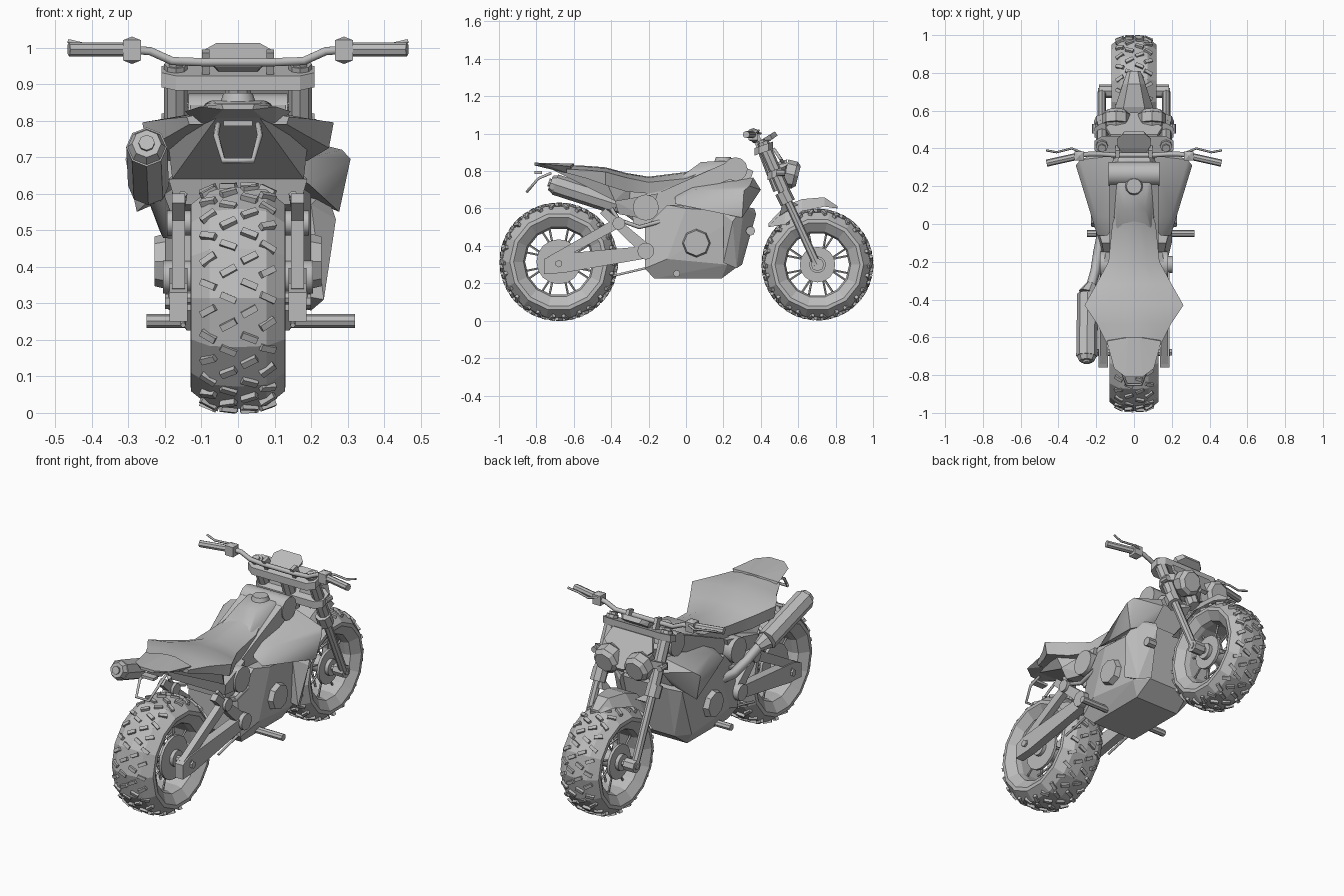
import bpy, bmesh, math
from mathutils import Vector, Matrix

cube = bpy.data.objects.get("Cube")
if cube:
    bpy.data.objects.remove(cube, do_unlink=True)

GREY = (0.5, 0.5, 0.5, 1)
mat = bpy.data.materials.new("plain grey")
mat.use_nodes = True
mat.diffuse_color = GREY
mat.node_tree.nodes["Principled BSDF"].inputs["Base Color"].default_value = GREY


def finish(name, bm, smooth=False):
    bmesh.ops.recalc_face_normals(bm, faces=bm.faces)
    me = bpy.data.meshes.new(name)
    bm.to_mesh(me)
    bm.free()
    me.materials.append(mat)
    ob = bpy.data.objects.new(name, me)
    bpy.context.scene.collection.objects.link(ob)
    if smooth:
        bpy.ops.object.select_all(action='DESELECT')
        ob.select_set(True)
        bpy.context.view_layer.objects.active = ob
        bpy.ops.object.shade_smooth_by_angle(angle=math.radians(40))


def hull(name, pts, sx=1, both=False, smooth=False):
    """Convex solid round a few points; both adds the x-mirrored points."""
    bm = bmesh.new()
    for x, y, z in pts:
        bm.verts.new((x * sx, y, z))
        if both:
            bm.verts.new((-x, y, z))
    bmesh.ops.convex_hull(bm, input=bm.verts)
    loose = [v for v in bm.verts if not v.link_faces]
    bmesh.ops.delete(bm, geom=loose, context='VERTS')
    bmesh.ops.dissolve_limit(bm, angle_limit=0.03, verts=bm.verts, edges=bm.edges)
    finish(name, bm, smooth)


def prism(name, profile, x0, x1, sx=1):
    """Side profile (y, z) extruded across x."""
    bm = bmesh.new()
    f = bm.faces.new([bm.verts.new((x0 * sx, y, z)) for y, z in profile])
    ext = bmesh.ops.extrude_face_region(bm, geom=[f])["geom"]
    moved = [g for g in ext if isinstance(g, bmesh.types.BMVert)]
    bmesh.ops.translate(bm, vec=((x1 - x0) * sx, 0, 0), verts=moved)
    finish(name, bm)


def add_rod(bm, a, b, r, r2=None, n=8):
    a, b = Vector(a), Vector(b)
    d = b - a
    m = Matrix.Translation((a + b) / 2) @ d.to_track_quat('Z', 'Y').to_matrix().to_4x4()
    bmesh.ops.create_cone(bm, cap_ends=True, segments=n, radius1=r,
                          radius2=r if r2 is None else r2, depth=d.length, matrix=m)


def rod(name, a, b, r, r2=None, n=8):
    bm = bmesh.new()
    add_rod(bm, a, b, r, r2, n)
    finish(name, bm, n > 8)


def tube(name, path, r, sx=1):
    cu = bpy.data.curves.new(name, 'CURVE')
    cu.dimensions = '3D'
    cu.bevel_depth, cu.bevel_resolution, cu.use_fill_caps = r, 1, True
    sp = cu.splines.new('POLY')
    sp.points.add(len(path) - 1)
    for p, (x, y, z) in zip(sp.points, path):
        p.co = (x * sx, y, z, 1)
    cu.materials.append(mat)
    ob = bpy.data.objects.new(name, cu)
    bpy.context.scene.collection.objects.link(ob)


def loft(name, rings, smooth=True):
    bm = bmesh.new()
    loops = [[bm.verts.new(p) for p in ring] for ring in rings]
    n = len(loops[0])
    for a, b in zip(loops, loops[1:]):
        for i in range(n):
            bm.faces.new((a[i], a[(i + 1) % n], b[(i + 1) % n], b[i]))
    bm.faces.new(loops[0])
    bm.faces.new(loops[-1])
    finish(name, bm, smooth)


def wheel(name, y, z, R, w, disc):
    # tyre and rim turned round the axle
    prof = [(.5, .57), (.72, .6), (1, .765), (.99, .83), (.6, .96), (0, .985)]
    full = prof + [(-x, r) for x, r in prof[-2::-1]]
    bm = bmesh.new()
    n = 14
    rings = [[bm.verts.new((x * w, y + r * R * math.cos(t), z + r * R * math.sin(t)))
              for x, r in full] for t in [i * math.tau / n for i in range(n)]]
    for i in range(n):
        a, b = rings[i], rings[(i + 1) % n]
        for j in range(len(full)):
            k = (j + 1) % len(full)
            bm.faces.new((a[j], a[k], b[k], b[j]))
    finish(name + "_tyre", bm)
    # staggered tread blocks
    bm = bmesh.new()
    rows = 26
    for i in range(rows):
        for off, roll, rr in ((-.62, -.4, .935), (-.2, -.06, .968), (.24, .06, .968), (.62, .4, .935)):
            t = (i + (.5 if off in (-.2, .62) else 0)) * math.tau / rows
            yaw = .5 if i % 2 else -.4
            m = (Matrix.Translation((0, y, z)) @ Matrix.Rotation(t, 4, 'X')
                 @ Matrix.Translation((off * w, 0, rr * R)) @ Matrix.Rotation(roll, 4, 'Y')
                 @ Matrix.Rotation(yaw, 4, 'Z') @ Matrix.Diagonal((.045, .018, .02, 1)))
            bmesh.ops.create_cube(bm, size=1, matrix=m)
    finish(name + "_tread", bm)
    # spokes in pairs, hub and discs
    bm = bmesh.new()
    for i in range(8):
        for d in (-.12, .12):
            t = (i + .5) * math.tau / 8
            s = math.copysign(1, d)
            add_rod(bm, (s * .05, y + .07 * math.cos(t), z + .07 * math.sin(t)),
                    (s * .04, y + .6 * R * math.cos(t + d), z + .6 * R * math.sin(t + d)), .006, n=5)
    finish(name + "_spokes", bm)
    rod(name + "_hub", (-.1, y, z), (.1, y, z), .045, n=12)
    rod(name + "_axle", (-.19, y, z), (.19, y, z), .018)
    for s in (1, -1):
        rod(name + "_disc", (s * .065, y, z), (s * .08, y, z), disc, n=16)


wheel("rear_wheel", -.68, .315, .316, .13, .12)
wheel("front_wheel", .703, .3, .297, .12, .095)

# seat with overhanging side wings, and the tail panel
seat = [(-.64, .14, .832, .81, .79), (-.53, .195, .828, .805, .76), (-.43, .262, .82, .795, .725),
        (-.32, .20, .79, .765, .69), (-.2, .135, .77, .74, .68), (0, .115, .795, .76, .72),
        (.14, .07, .845, .82, .78)]
loft("seat", [[(s * f * w, y, z) for s, f, z in
               ((1, .95, zb), (1, 1, ze), (1, .5, zc - .005), (1, 0, zc),
                (-1, .5, zc - .005), (-1, 1, ze), (-1, .95, zb))] for y, w, zc, ze, zb in seat])
hull("tail_panel", [(.045, -.81, .845), (.04, -.81, .83), (.105, -.765, .838), (.145, -.62, .825),
                    (.1, -.6, .78), (.03, -.6, .84)], both=True)
hull("tail_undertray", [(.05, -.74, .82), (.1, -.62, .81), (.19, -.42, .73), (.18, -.38, .64),
                        (.12, -.3, .64), (.12, -.3, .72)], both=True)
hull("rear_inner_guard", [(.19, -.38, .64), (.17, -.36, .57), (.15, -.2, .54), (.15, -.15, .68)], both=True)
tube("plate_bracket", [(.055, -.72, .79), (.06, -.79, .76), (.04, -.85, .69), (-.04, -.85, .69),
                       (-.06, -.79, .76), (-.055, -.72, .79)], .008)
hull("tail_light", [(.04, -.81, .8), (.04, -.77, .8), (.04, -.77, .785), (.04, -.81, .785)], both=True)

# tank, cap and the central frame
hull("tank", [(.06, .08, .848), (.09, 0, .78), (.1, .26, .845), (.08, .36, .8), (.12, .34, .74),
              (.12, -.15, .68), (.07, .2, .855)], both=True, smooth=True)
rod("tank_cap", (0, .2, .845), (0, .2, .875), .05, .04, n=12)
hull("centre_frame", [(.12, -.3, .7), (.12, -.28, .5), (.14, .3, .55), (.12, .36, .74)], both=True)
rod("front_joint", (-.135, .265, .81), (.135, .265, .81), .064, n=12)

# motor block
hull("motor_case", [(.15, -.22, .5), (.17, -.1, .62), (.2, .0, .6), (.2, .32, .58), (.13, .35, .59),
                    (.17, -.22, .28), (.14, -.17, .225), (.2, -.1, .33), (.14, .19, .225),
                    (.19, .22, .3), (.13, .29, .3)], both=True)
hull("front_side_panel", [(.15, .365, .6), (.15, .375, .57), (.24, .31, .61), (.268, .25, .53),
                          (.235, .2, .31), (.2, .27, .28), (.13, .3, .3), (.2, .2, .57), (.18, .2, .32)])
rod("panel_knob", (.15, .345, .48), (.2, .345, .48), .025)
rod("right_peg", (0, -.05, .252), (-.25, -.05, .252), .019)
rod("left_peg", (0, -.05, .252), (.32, -.05, .252), .019)

for s, side in ((1, "left_"), (-1, "right_")):
    rod(side + "motor_cover", (s * .19, .055, .415), (s * .228, .055, .415), .078, .068)
    # tank shroud and main frame beam with its rear joint
    hull(side + "shroud", [(.08, .02, .72), (.11, .36, .765), (.285, .34, .72), (.308, .31, .695),
                           (.277, .3, .55), (.195, -.06, .625), (.14, -.06, .66), (.13, .4, .7),
                           (.14, .33, .61), (.2, .05, .7)], s, smooth=True)
    prism(side + "frame_beam", [(-.2, .66), (-.17, .59), (.27, .77), (.25, .86)], .09, .13, s)
    rod(side + "rear_joint", (s * .09, -.215, .605), (s * .18, -.215, .605), .07, n=12)
    # swingarm, brace and shock
    prism(side + "swingarm", [(-.2, .40), (-.2, .335), (-.66, .255), (-.76, .25), (-.76, .33), (-.7, .355)],
          .138, .188, s)
    prism(side + "swingarm_brace", [(-.74, .34), (-.70, .31), (-.36, .495), (-.38, .545)], .145, .18, s)
    prism(side + "shock_link", [(-.46, .575), (-.43, .6), (-.2, .41), (-.24, .36)], .145, .18, s)
    rod(side + "pivot", (s * .13, -.215, .372), (s * .205, -.215, .372), .045, n=12)
    rod(side + "link_joint", (s * .13, -.36, .52), (s * .195, -.36, .52), .034, n=12)
    rod(side + "axle_nut", (s * .18, -.68, .305), (s * .2, -.68, .305), .02, n=6)
    tube(side + "lower_rail", [(.15, -.39, .24), (.15, -.22, .28), (.15, -.1, .26)], .007, s)
    tube(side + "hose", [(.15, -.4, .6), (.16, -.36, .54), (.16, -.25, .5), (.16, -.14, .53)], .012, s)
    # fork leg
    rod(side + "fork_upper", (s * .17, .41, .955), (s * .17, .545, .645), .032)
    rod(side + "fork_slider", (s * .17, .53, .67), (s * .17, .70, .3), .022)
    rod(side + "fork_collar", (s * .17, .515, .69), (s * .17, .545, .63), .042)
    rod(side + "fork_foot", (s * .12, .703, .3), (s * .185, .703, .3), .035)
    rod(side + "fork_cap", (s * .17, .41, .94), (s * .17, .40, .965), .022, n=6)
    # headlight and indicators
    rod(side + "headlight_shell", (s * .095, .47, .80), (s * .095, .53, .79), .045, .074)
    rod(side + "headlight_body", (s * .095, .53, .79), (s * .095, .58, .778), .074)
    rod(side + "headlight_lens", (s * .095, .58, .778), (s * .095, .6, .773), .074, .055)
    rod(side + "front_indicator_stalk", (s * .1, .5, .72), (s * .21, .5, .79), .008)
    rod(side + "front_indicator", (s * .205, .48, .79), (s * .205, .53, .79), .017)
    # handlebar, grip, switch box, lever and riser
    tube(side + "handlebar", [(0, .365, .96), (.1, .365, .96), (.18, .37, .963), (.24, .37, .99),
                              (.3, .362, .995)], .013, s)
    rod(side + "grip", (s * .27, .365, .995), (s * .463, .322, .995), .019)
    hull(side + "switch_box", [(x, y, z) for x in (.265, .315) for y in (.335, .385)
                               for z in (.965, 1.02)] + [(.29, .36, 1.03), (.29, .36, .955)], s)
    tube(side + "lever", [(.28, .38, 1.005), (.33, .4, 1.0), (.41, .38, 1.005), (.465, .39, 1.018)], .006, s)
    prism(side + "riser", [(.35, .985), (.39, .995), (.43, .91), (.39, .9)], .078, .098, s)

# fork clamps, steering stem, dash and light mask
for name, y, z, h in (("upper_clamp", .415, .92, .02), ("lower_clamp", .485, .79, .02)):
    hull(name, [(x, y + dy, z + dz + dy * .35) for x, d in ((.21, .025), (.17, .05), (.07, .035))
                for dy in (-d, d) for dz in (-h, h)], both=True)
rod("steering_stem", (0, .415, .92), (0, .5, .7), .035)
hull("dash", [(.085, .4, .965), (.06, .375, .945), (.06, .475, 1.012), (.09, .45, .995),
              (.05, .405, .93), (.05, .49, .99), (.08, .46, .97)], both=True)
hull("light_mask", [(.125, .475, .925), (.125, .46, .92), (.15, .515, .865), (.15, .5, .86),
                    (.02, .59, .76), (.02, .57, .75)], both=True)

# front mudguard: a beak arching over the tyre
guard = [(.44, .105, .52, .02), (.53, .115, .615, .1), (.62, .1, .65, .065),
         (.74, .06, .66, .05), (.81, .035, .612, .01)]
loft("front_mudguard", [[(-w, y, z - d), (-w * .55, y, z), (w * .55, y, z), (w, y, z - d),
                         (w * .5, y, z - .012), (-w * .5, y, z - .012)] for y, w, z, d in guard], False)
for s in (1, -1):
    hull("mudguard_stay", [(.09, .5, .56), (.17, .52, .66), (.17, .56, .6), (.1, .6, .62)], s)

# exhaust on the right side
rod("muffler", (-.25, -.7, .728), (-.245, -.37, .622), .056)
rod("muffler_tip", (-.25, -.7, .728), (-.25, -.725, .737), .052, .04)
rod("muffler_outlet", (-.25, -.72, .735), (-.25, -.735, .74), .022)
rod("muffler_cone", (-.245, -.37, .622), (-.225, -.32, .598), .05, .028)
tube("exhaust_pipe", [(-.228, -.33, .6), (-.205, -.25, .54), (-.19, -.15, .5), (-.17, -.05, .5)], .026)
